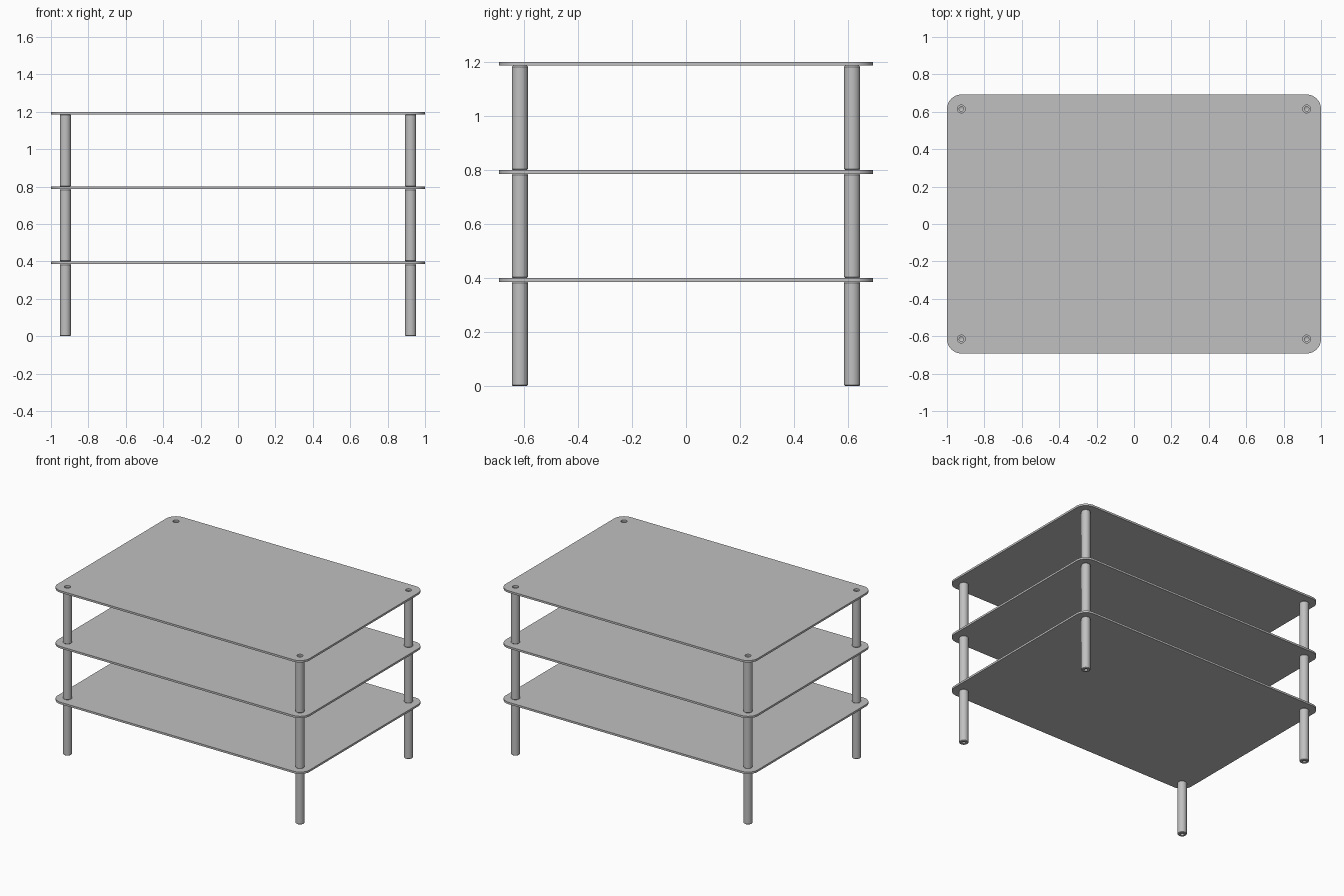
import bpy, bmesh, math
from mathutils import Vector

cube = bpy.data.objects.get("Cube")
if cube:
    bpy.data.objects.remove(cube, do_unlink=True)

HALF_X, HALF_Y = 1.0, 0.692      # shelf half sizes
CORNER = 0.077                   # corner radius, concentric with the legs
LEG_X, LEG_Y = HALF_X - CORNER, HALF_Y - CORNER
THICK, PITCH, TIERS = 0.014, 0.4, 3
LEG_R, BORE_R, HOLE_R = 0.03, 0.012, 0.021
CORNERS = [(1, 1), (-1, 1), (-1, -1), (1, -1)]

grey = bpy.data.materials.new("plain grey")
grey.use_nodes = True
colour = (0.53, 0.53, 0.53, 1)
grey.diffuse_color = colour
grey.node_tree.nodes["Principled BSDF"].inputs["Base Color"].default_value = colour


def add_object(name, mesh, location):
    obj = bpy.data.objects.new(name, mesh)
    obj.location = location
    bpy.context.collection.objects.link(obj)
    return obj


def arc(cx, cy, radius, start, sweep, steps):
    return [Vector((cx + radius * math.cos(start + sweep * i / steps),
                    cy + radius * math.sin(start + sweep * i / steps), 0))
            for i in range(steps + 1)]


def finish(bm, name):
    bmesh.ops.remove_doubles(bm, verts=bm.verts, dist=0.0001)
    bmesh.ops.recalc_face_normals(bm, faces=bm.faces)
    mesh = bpy.data.meshes.new(name)
    bm.to_mesh(mesh)
    bm.free()
    mesh.materials.append(grey)
    return mesh


def shelf_mesh():
    # Rounded outline and four screw holes, filled and extruded
    outline = []
    for i, (sx, sy) in enumerate(CORNERS):
        outline += arc(sx * LEG_X, sy * LEG_Y, CORNER, i * math.pi / 2, math.pi / 2, 12)
    loops = [outline]
    for sx, sy in CORNERS:
        loops.append(arc(sx * LEG_X, sy * LEG_Y, HOLE_R, 0, math.tau, 24)[:-1])
    bm = bmesh.new()
    edges = []
    for loop in loops:
        verts = [bm.verts.new(p) for p in loop]
        edges += [bm.edges.new((verts[i - 1], verts[i])) for i in range(len(verts))]
    bmesh.ops.triangle_fill(bm, edges=edges, use_beauty=True, normal=(0, 0, 1))
    grown = bmesh.ops.extrude_face_region(bm, geom=bm.faces[:], use_keep_orig=True)
    top = [g for g in grown["geom"] if isinstance(g, bmesh.types.BMVert)]
    bmesh.ops.translate(bm, verts=top, vec=(0, 0, THICK))
    return finish(bm, "shelf")


def leg_mesh():
    # Lathed post with chamfered ends and a drilled blind hole at each end
    length, chamfer, depth = PITCH - THICK, 0.004, 0.06
    half = [(0, depth + BORE_R / 2), (BORE_R, depth), (BORE_R, 0),
            (LEG_R - chamfer, 0), (LEG_R, chamfer)]
    profile = half + [(r, length - z) for r, z in reversed(half)]
    bm = bmesh.new()
    verts = [bm.verts.new((r, 0, z)) for r, z in profile]
    edges = [bm.edges.new(pair) for pair in zip(verts, verts[1:])]
    bmesh.ops.spin(bm, geom=verts + edges, cent=(0, 0, 0), axis=(0, 0, 1),
                   angle=math.tau, steps=32)
    return finish(bm, "leg")


# Stack the tiers: four legs under each shelf
shelf, leg = shelf_mesh(), leg_mesh()
parts = []
for tier, level in enumerate(("lower", "middle", "upper")[:TIERS]):
    base = tier * PITCH
    parts.append(add_object(f"{level}_shelf", shelf, (0, 0, base + PITCH - THICK)))
    for sx, sy in CORNERS:
        side = "left" if sx > 0 else "right"
        end = "back" if sy > 0 else "front"
        parts.append(add_object(f"{level}_{end}_{side}_leg", leg,
                                (sx * LEG_X, sy * LEG_Y, base)))

# Smooth the round walls, keep the rims sharp
bpy.ops.object.select_all(action="DESELECT")
for obj in (parts[0], parts[1]):
    obj.select_set(True)
bpy.context.view_layer.objects.active = parts[0]
bpy.ops.object.shade_smooth_by_angle(angle=math.radians(30))
